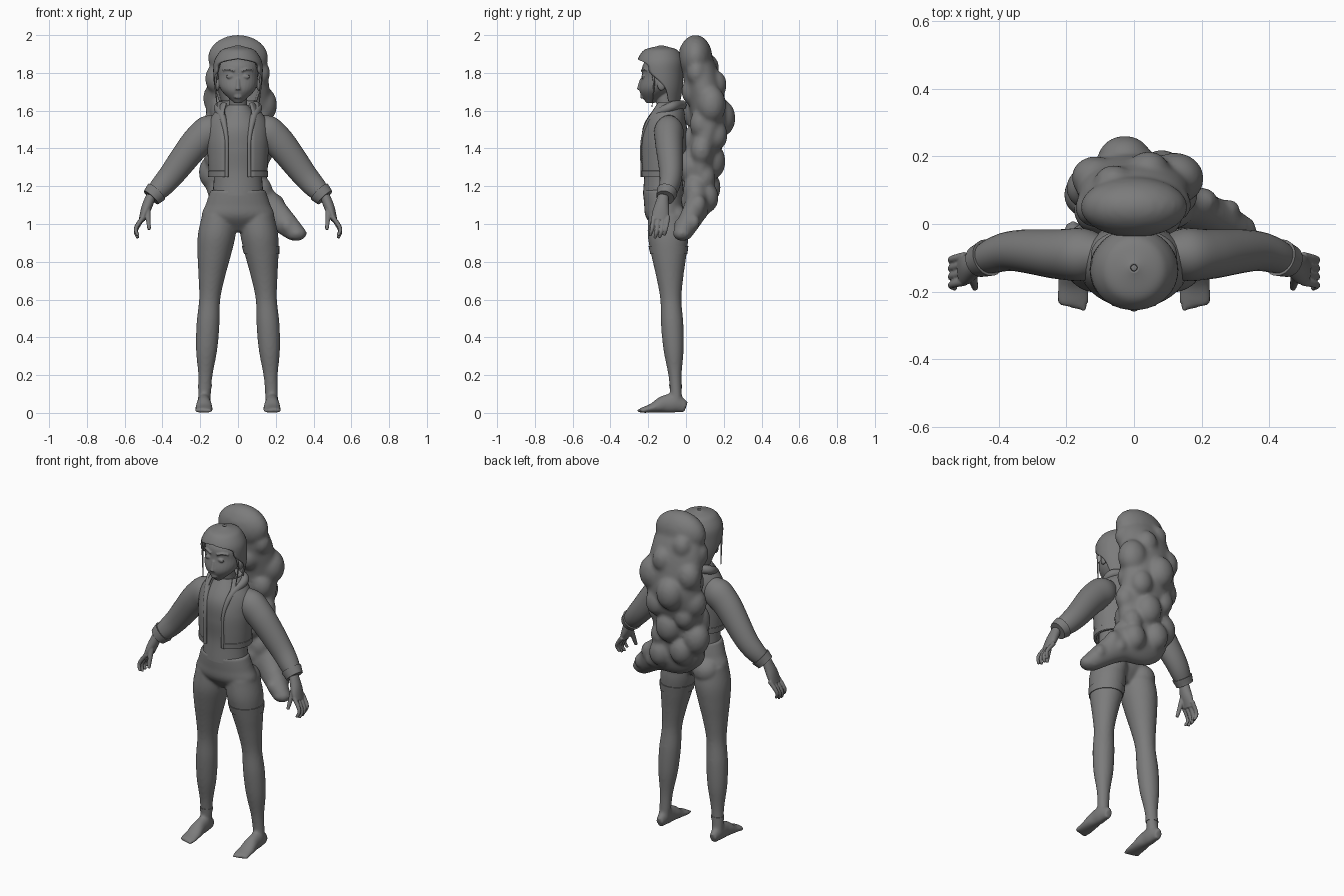
import bpy
import bmesh
import math
import random
from mathutils import Vector, Matrix

if "Cube" in bpy.data.objects:
    bpy.data.objects.remove(bpy.data.objects["Cube"])

clay = bpy.data.materials.new("clay_grey")
clay.use_nodes = True
clay.diffuse_color = (0.2, 0.2, 0.2, 1)
clay.node_tree.nodes["Principled BSDF"].inputs["Base Color"].default_value = clay.diffuse_color

X_AXIS, Y_AXIS, Z_AXIS = Vector((1, 0, 0)), Vector((0, 1, 0)), Vector((0, 0, 1))
SIDES = (("left", 1), ("right", -1))


def curve(keys, t):
    """Smooth value at t from 0 to 1 through evenly spaced keys."""
    last = len(keys) - 1
    if last == 0:
        return keys[0]
    place = min(max(t, 0), 1) * last
    i = min(int(place), last - 1)
    u = place - i
    here, there = keys[i], keys[i + 1]
    before = keys[i - 1] if i > 0 else here * 2 - there
    after = keys[i + 2] if i + 2 <= last else there * 2 - here
    leave, arrive = (there - before) / 2, (after - here) / 2
    bend = (there - here) * 3 - leave * 2 - arrive
    return here + (leave + (bend + ((here - there) * 2 + leave + arrive) * u) * u) * u


def loft(bm, path, radii, depth=(1,), gaps=(0,), across=None, span=(0, 1), swell=0,
         sides=32, steps=40):
    """Skin oval rings along a path; rings stay level unless an across axis is given.
    Depth is the ratio of the two radii, gaps are half angles left open at the front."""
    path = [Vector(p) for p in path]
    opened = max(gaps) > 0
    count = sides + 1 if opened else sides
    rings = []
    for step in range(steps + 1):
        t = span[0] + (span[1] - span[0]) * step / steps
        centre = curve(path, t)
        a, b = X_AXIS, Y_AXIS
        if across:
            nudge = 1 / steps
            tangent = (curve(path, t + nudge) - curve(path, t - nudge)).normalized()
            a = across.cross(tangent).normalized()
            b = tangent.cross(a)
        wide = max(curve(radii, t), 0.001)
        deep = wide * curve(depth, t) + swell
        wide += swell
        gap = max(curve(gaps, t), 0)
        ring = []
        for k in range(count):
            angle = gap + (math.tau - 2 * gap) * k / sides
            ring.append(bm.verts.new(centre + a * wide * math.sin(angle)
                                     - b * deep * math.cos(angle)))
        rings.append(ring)
    for low, high in zip(rings, rings[1:]):
        for k in range(sides):
            n = (k + 1) % count
            bm.faces.new((low[k], low[n], high[n], high[k]))
    if not opened:
        bm.faces.new(rings[0])
        bm.faces.new(rings[-1])


def blob(bm, centre, size):
    bmesh.ops.create_icosphere(bm, subdivisions=3, radius=1,
                               matrix=Matrix.LocRotScale(Vector(centre), None, Vector(size)))


def flip(path, side):
    return [(x * side, y, z) for x, y, z in path]


def finish(name, bm, voxel=0, smooth=0, thick=0):
    """Turn the bmesh into a shaded object, optionally fused or thickened."""
    bmesh.ops.remove_doubles(bm, verts=bm.verts, dist=0.0001)
    bmesh.ops.recalc_face_normals(bm, faces=bm.faces)
    mesh = bpy.data.meshes.new(name)
    bm.to_mesh(mesh)
    bm.free()
    mesh.materials.append(clay)
    for poly in mesh.polygons:
        poly.use_smooth = True
    mesh.set_sharp_from_angle(angle=math.radians(50))
    obj = bpy.data.objects.new(name, mesh)
    bpy.context.collection.objects.link(obj)
    if voxel:
        fuse = obj.modifiers.new("fuse", "REMESH")
        fuse.mode = "VOXEL"
        fuse.voxel_size = voxel
        fuse.use_smooth_shade = True
    if smooth:
        relax = obj.modifiers.new("relax", "SMOOTH")
        relax.factor = 0.5
        relax.iterations = smooth
    if thick:
        shell = obj.modifiers.new("shell", "SOLIDIFY")
        shell.thickness = thick
        shell.offset = 0


def part(name, path, radii, thick=0, **shape):
    bm = bmesh.new()
    loft(bm, path, radii, **shape)
    finish(name, bm, thick=thick)


# Pelvis, legs and bare feet in one fused skin
leg = [(.1, -.1, 1.05), (.15, -.08, .6), (.18, -.05, .05)]
leg_radii = (.09, .1, .088, .07, .056, .061, .056, .037, .033)
leg_depth = (1.1, 1, .9)
sole = (.03, .05, .045, .025, .013)
foot = [(.18, -.06 * k, r) for k, r in enumerate(sole)]
bm = bmesh.new()
loft(bm, [(0, -.125, 1.18), (0, -.1, .96)], (.145, .17, .19, .1), depth=(.7, .62, .54, .5))
for label, side in SIDES:
    loft(bm, flip(leg, side), leg_radii, leg_depth)
    loft(bm, flip(foot, side), sole, depth=(.7, .7, .85, 1.8, 3.4), across=X_AXIS)
    blob(bm, (.1 * side, -.06, 1.02), (.08, .08, .08))
    for toe in range(5):
        blob(bm, ((.15 + toe / 60) * side, -.245 + toe / 200, .012), (.011, .016, .012))
finish("legs", bm, voxel=.008, smooth=8)

# Trouser hems: short on the left thigh, long on the right ankle
part("left_hem", leg, leg_radii, depth=leg_depth, span=(.19, .24), swell=.004)
part("right_hem", flip(leg, -1), leg_radii, depth=leg_depth, span=(.91, .93), swell=.002)

# Shirt and bare waist
part("shirt", [(0, -.12, 1.15), (0, -.12, 1.4), (0, -.1, 1.63)],
     (.135, .127, .14, .13, .055), depth=(.8, .8, 1))

# Open cropped jacket with hem band
jacket = [(0, -.12, 1.25), (0, -.12, 1.45), (0, -.1, 1.64)]
jacket_shape = dict(radii=(.148, .154, .157, .145, .08), depth=(.8, .78, .75, .7, .9),
                    gaps=(.45, .43, .42, .5, .9), thick=.012)
part("jacket", jacket, **jacket_shape)
part("jacket_hem", jacket, span=(0, .08), swell=.004, **jacket_shape)

# Rolled collars, sleeves, cuffs and hands
collar = [(0, -.02, 1.63), (.1, -.08, 1.62), (.08, -.18, 1.56), (.06, -.23, 1.44), (.06, -.23, 1.25)]
sleeve = [(.08, -.09, 1.54), (.21, -.09, 1.44), (.36, -.08, 1.25), (.46, -.11, 1.14)]
sleeve_radii = (.05, .085, .083, .075, .066, .058, .044)
palm = [(.46, -.12, 1.15), (.51, -.14, 1.02)]
thumb = [(.48, -.15, 1.08), (.47, -.19, .97)]
for label, side in SIDES:
    part(label + "_collar", flip(collar, side), (.025, .025, .018, .01, .01),
         across=Vector((side, 1, 1)))
    arm = dict(path=flip(sleeve, side), radii=sleeve_radii, depth=(.9,), across=Y_AXIS)
    part(label + "_sleeve", **arm)
    part(label + "_cuff", span=(.9, 1), swell=.008, **arm)
    bm = bmesh.new()
    loft(bm, flip(palm, side), (.026, .027, .016), depth=(1.1, 1.5, 2.6), across=Y_AXIS)
    loft(bm, flip(thumb, side), (.017, .009), across=Y_AXIS)
    for finger in range(4):
        y = -.17 + finger / 40
        tip = .92 + abs(finger - 1.4) / 80
        loft(bm, flip([(.5, y, 1.04), (.54, y - .01, tip + .04), (.53, y - .02, tip)], side),
             (.013, .008), across=Y_AXIS, sides=16)
    finish(label + "_hand", bm, voxel=.004, smooth=2)

# Head with neck, nose, lips, eyes, brows, ears and loose strands
bm = bmesh.new()
loft(bm, [(0, -.1, 1.58), (0, -.12, 1.72)], (.048,))
loft(bm, [(0, -.19, 1.64), (0, -.14, 1.78), (0, -.13, 1.92)], (.02, .09, .105, .098, .01),
     depth=(1, .9, 1))
loft(bm, [(0, -.236, 1.77), (0, -.248, 1.71)], (.007, .014))
for lip in (1.67, 1.68):
    blob(bm, (0, -.23, lip), (.022, .012, .006))
for label, side in SIDES:
    blob(bm, (.045 * side, -.23, 1.78), (.02, .007, .01))
    blob(bm, (.11 * side, -.13, 1.735), (.012, .022, .03))
    brow = [(.02, -.237, 1.81), (.05, -.227, 1.82), (.08, -.205, 1.815)]
    loft(bm, flip(brow, side), (.005,), across=Z_AXIS, sides=12)
    strand = [(.1, -.19, 1.85), (.12, -.17, 1.75), (.11, -.18, 1.62)]
    part(label + "_strand", flip(strand, side), (.008, .002), across=Y_AXIS)
finish("head", bm, voxel=.0045, smooth=2)

# Hair swept back over the skull, open around the face
part("hair_cap", [(0, -.12, 1.65), (0, -.135, 1.8), (0, -.135, 1.9), (0, -.13, 1.94)],
     (.1, .12, .126, .122, .1, .07, .01), depth=(.85, .92, 1, 1),
     gaps=(1.9, 1.7, 1.1, .75, -1.5, -1, -1), thick=.01, steps=80)

# Huge billowing ponytail: a swept core covered in lumps
random.seed(4)
core = [Vector(p) for p in ((0, .02, 1.95), (0, .08, 1.78), (0, .12, 1.55), (0, .08, 1.36),
                            (0, .07, 1.18), (.16, .05, 1.08), (.31, -.02, .95))]
core_radii = (.1, .16, .17, .165, .155, .09, .05)
core_depth = (.6, .6, .55, .5, .45, .7, 1)
bm = bmesh.new()
loft(bm, core, core_radii, core_depth, across=Y_AXIS, steps=60)
blob(bm, (0, .05, 1.88), (.16, .09, .122))
blob(bm, core[-1], (.055, .05, .04))
for i in range(5, 39):
    t = i / 40
    wide = curve(core_radii, t)
    size = wide * random.uniform(.35, .52)
    angle = i * 2.4
    offset = Vector((math.sin(angle), math.cos(angle) * curve(core_depth, t), 0))
    blob(bm, curve(core, t) + offset * wide * .75, (size, size * .9, size * 1.2))
finish("ponytail", bm, voxel=.011, smooth=8)
